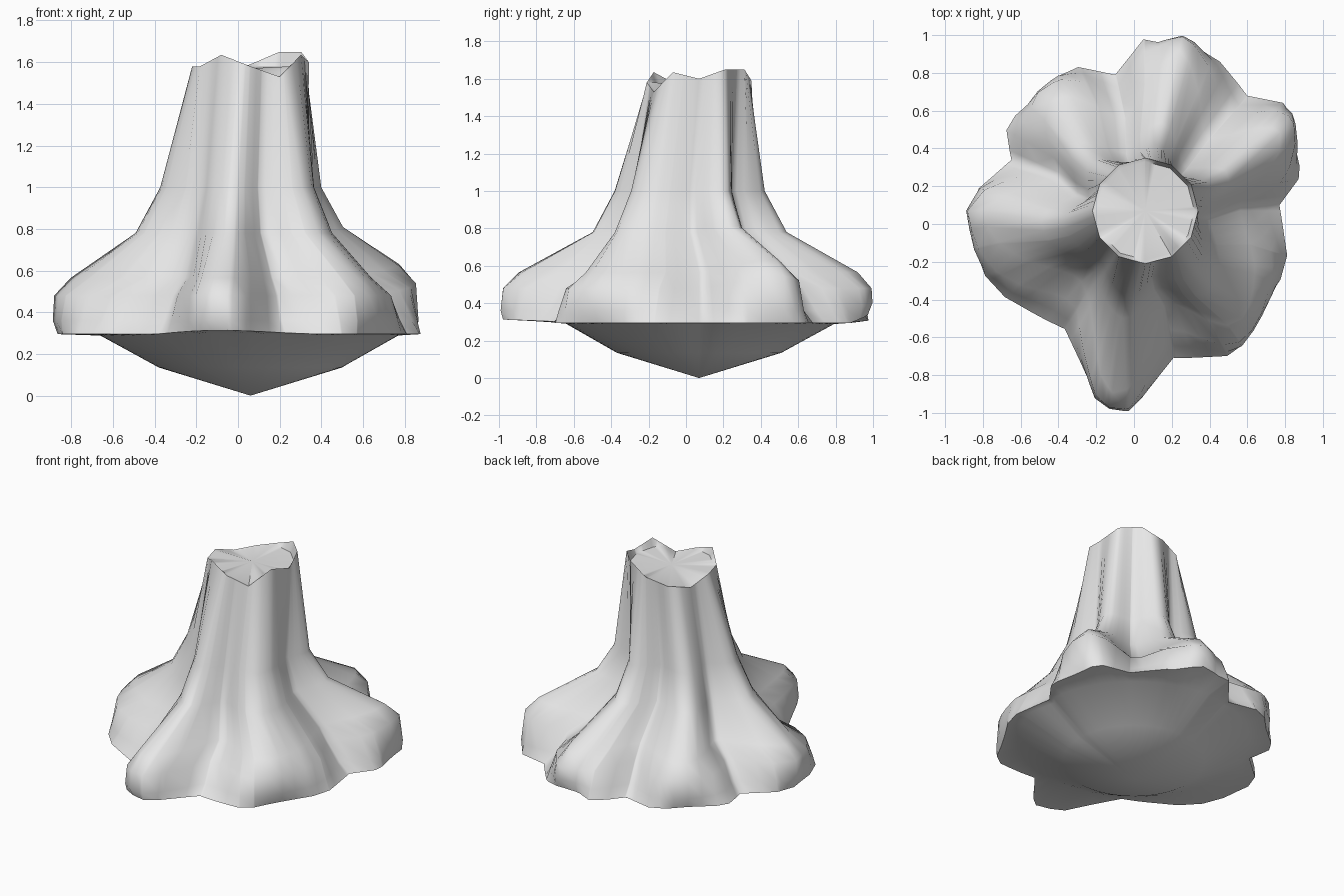
import bpy, bmesh, math

if "Cube" in bpy.data.objects:
    bpy.data.objects.remove(bpy.data.objects["Cube"])

CX, CY = 0.06, 0.07

# Ground outline of the root flare, seen from above
OUTLINE = [(0.25, 1.0), (0.32, 0.97), (0.46, 0.87), (0.60, 0.68), (0.80, 0.65), (0.85, 0.59),
           (0.89, 0.31), (0.88, 0.24), (0.77, 0.10), (0.82, -0.17), (0.79, -0.30), (0.58, -0.66),
           (0.50, -0.71), (0.21, -0.71), (0.04, -0.94), (-0.03, -1.0), (-0.13, -0.98),
           (-0.21, -0.93), (-0.37, -0.56), (-0.69, -0.39), (-0.80, -0.28), (-0.86, -0.14),
           (-0.89, 0.07), (-0.84, 0.19), (-0.65, 0.34), (-0.68, 0.50), (-0.64, 0.58),
           (-0.41, 0.80), (-0.30, 0.84), (-0.10, 0.79), (0.05, 0.99), (0.13, 0.98)]
# Jagged rim heights every 30 degrees from +x
RIM = [1.60, 1.65, 1.65, 1.59, 1.55, 1.53, 1.58, 1.58, 1.635, 1.58, 1.53, 1.635]
# Directions (degrees) of valleys (even places) and root ridges (odd places)
RIDGES = [2, 28, 50, 78, 103, 131, 157, 181, 226, 261, 284, 314, 362]


def outline_radius(a):
    """Distance from the trunk axis to the outline in direction a."""
    c, s = math.cos(a), math.sin(a)
    best = 0
    for i, p in enumerate(OUTLINE):
        q = OUTLINE[(i + 1) % len(OUTLINE)]
        px, py, qx, qy = p[0] - CX, p[1] - CY, q[0] - CX, q[1] - CY
        d0, d1 = c * py - s * px, c * qy - s * qx
        if d0 * d1 <= 0 and d0 != d1:
            t = d0 / (d0 - d1)
            best = max(best, c * (px + t * (qx - px)) + s * (py + t * (qy - py)))
    return best


def ridge(a):
    """0 in a valley, 1 on a root ridge."""
    d = (math.degrees(a) - 2) % 360 + 2
    for i in range(12):
        lo, hi = RIDGES[i], RIDGES[i + 1]
        if lo <= d <= hi:
            t = (d - lo) / (hi - lo)
            t = t if i % 2 == 0 else 1 - t
            return 0.4 * t + 0.6 * t * t * (3 - 2 * t)
    return 0


def rim(a):
    """Height and 12-sided radius factor of the broken top."""
    k = (math.degrees(a) / 30) % 12
    i = int(k + 1e-6)
    f = max(0, k - i)
    h = RIM[i % 12] * (1 - f) + RIM[(i + 1) % 12] * f
    return h, math.cos(math.pi / 12) / math.cos((f - 0.5) * math.pi / 6)


def bump(a, degrees, width):
    d = abs((math.degrees(a) - degrees + 180) % 360 - 180)
    return max(0, 1 - d / width)


def column(a):
    """Profile of (radius, height, lean) from rim to underside."""
    R = outline_radius(a)
    w = ridge(a)
    h, f = rim(a)
    up = 0.07 * bump(a, 28, 25)       # higher back right root
    lift = 0.02 * bump(a, 262, 30)    # raised front root tip
    back = 0.05 * bump(a, 80, 14)     # raised back root tip

    def mix(valley, root):
        return valley + (root - valley) * w
    return [(0.28 * f, h, 0),
            (mix(0.30, 0.41), 1.0, 1),
            (mix(0.36, 0.53), 0.78 + up * 0.5, 1),
            (mix(0.50, R - 0.08), 0.565 + up, 0),
            (mix(R - 0.16, R - 0.005), 0.48 + up, 0),
            (mix(R - 0.07, R), 0.36 + back, 0),
            (R - 0.025 * w, 0.295 + lift + back, 0),
            (min(R - 0.04, 0.72), 0.288 + lift / 2, 0),
            (0.44, 0.135, 0)]


def build(name, columns, centre_z, mat, sharp):
    """Skin rings of points and close the last ring with a fan."""
    bm = bmesh.new()
    grid = []
    n = len(columns)
    for a, col in zip(angles, columns):
        grid.append([bm.verts.new((CX - 0.025 * lean + r * math.cos(a),
                                   CY - 0.05 * lean + r * math.sin(a), z)) for r, z, lean in col])
    tip = bm.verts.new((CX, CY, centre_z))
    for i in range(n):
        p, q = grid[i], grid[(i + 1) % n]
        for j in range(len(p) - 1):
            bm.faces.new((p[j], p[j + 1], q[j + 1], q[j]))
        bm.faces.new((p[-1], tip, q[-1]))
    me = bpy.data.meshes.new(name)
    bm.to_mesh(me)
    bm.free()
    ob = bpy.data.objects.new(name, me)
    bpy.context.collection.objects.link(ob)
    me.materials.append(mat)
    bpy.ops.object.select_all(action='DESELECT')
    ob.select_set(True)
    bpy.context.view_layer.objects.active = ob
    bpy.ops.object.shade_smooth_by_angle(angle=math.radians(sharp))
    return ob


grey = bpy.data.materials.new("plain_grey")
grey.diffuse_color = (0.8, 0.8, 0.8, 1)
grey.use_nodes = True
grey.node_tree.nodes["Principled BSDF"].inputs["Base Color"].default_value = grey.diffuse_color

# Sample directions: every 6 degrees plus each outline corner
full = 2 * math.pi
angles = sorted({round(full * i / 60, 4) for i in range(60)} |
                {round(math.atan2(y - CY, x - CX) % full, 4) for x, y in OUTLINE})
angles = [a for i, a in enumerate(angles) if i == 0 or a - angles[i - 1] > 0.008]

# Trunk with flared roots and pointed underside
build("stump_bark", [column(a) for a in angles], 0.0, grey, 60)

# Nearly flat top set just inside the jagged rim
top = []
for a in angles:
    h, f = rim(a)
    top.append([(0.28 * f, h, 0), (0.26 * f, min(h - 0.005, 1.58), 0)])
build("stump_top", top, 1.57, grey, 50)
